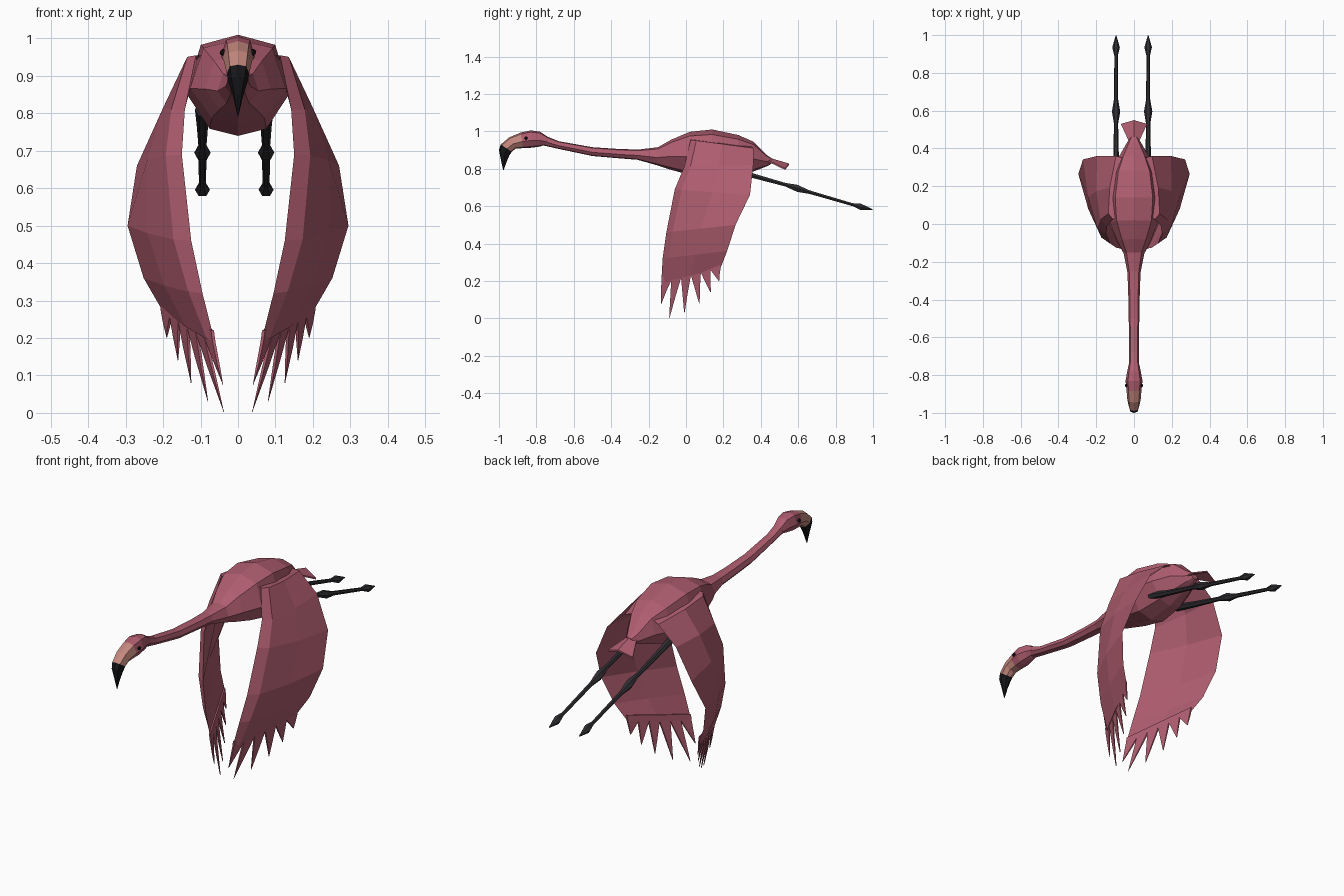
import bpy, bmesh, math
from mathutils import Vector


def material(name, rgb):
    m = bpy.data.materials.new(name)
    m.diffuse_color = (*rgb, 1)
    return m


PINK = material("feather_pink", (0.43, 0.11, 0.16))
PALE = material("beak_pale", (0.56, 0.25, 0.21))
BLACK = material("beak_black", (0.008, 0.008, 0.01))
DARK = material("leg_dark", (0.03, 0.027, 0.032))


def add_loft(bm, rings):
    """Skin a list of equal-length point rings and cap both ends."""
    vs = [[bm.verts.new(p) for p in r] for r in rings]
    n = len(vs[0])
    for a, b in zip(vs, vs[1:]):
        for i in range(n):
            j = (i + 1) % n
            bm.faces.new((a[i], a[j], b[j], b[i]))
    bm.faces.new(vs[0][::-1])
    bm.faces.new(vs[-1])


def make(name, lofts, mat, mirror=False):
    bm = bmesh.new()
    for rings in lofts:
        add_loft(bm, rings)
    bmesh.ops.recalc_face_normals(bm, faces=bm.faces)
    me = bpy.data.meshes.new(name)
    bm.to_mesh(me)
    bm.free()
    me.materials.append(mat)
    ob = bpy.data.objects.new(name, me)
    bpy.context.collection.objects.link(ob)
    if mirror:
        ob.modifiers.new("mirror", 'MIRROR').use_mirror_merge = False
    return ob


# Eight-sided cross-section between a top point and a bottom point
HALF = [(0, 1), (0.72, 0.9), (1, 0.42), (0.55, 0.07), (0, 0)]
SECTION = HALF + [(-x, t) for x, t in HALF[-2:0:-1]]


def ring(ty, tz, by, bz, hw):
    return [(x * hw, by + (ty - by) * t, bz + (tz - bz) * t) for x, t in SECTION]


# Body with neck
make("body_and_neck", [[ring(*r) for r in [
    (-0.75, 0.975, -0.765, 0.925, 0.028),
    (-0.68, 0.947, -0.69, 0.908, 0.026),
    (-0.50, 0.915, -0.50, 0.868, 0.028),
    (-0.35, 0.905, -0.35, 0.855, 0.031),
    (-0.25, 0.903, -0.26, 0.848, 0.035),
    (-0.15, 0.915, -0.16, 0.82, 0.055),
    (-0.08, 0.955, -0.10, 0.80, 0.088),
    (0.02, 0.997, 0.00, 0.772, 0.128),
    (0.14, 1.01, 0.13, 0.74, 0.138),
    (0.28, 0.98, 0.27, 0.755, 0.115),
    (0.36, 0.945, 0.36, 0.785, 0.078),
    (0.43, 0.875, 0.43, 0.812, 0.038),
    (0.46, 0.855, 0.455, 0.825, 0.02)]]], PINK)

# Head, pale bill and black bill tip
make("head", [[ring(*r) for r in [
    (-0.735, 0.968, -0.75, 0.927, 0.028),
    (-0.78, 0.998, -0.785, 0.918, 0.036),
    (-0.83, 1.005, -0.83, 0.912, 0.045),
    (-0.885, 0.993, -0.87, 0.91, 0.04)]]], PINK)
make("bill", [[ring(*r) for r in [
    (-0.885, 0.993, -0.87, 0.91, 0.04),
    (-0.945, 0.968, -0.91, 0.908, 0.036),
    (-0.99, 0.93, -0.932, 0.89, 0.03)]]], PALE)
make("bill_tip", [[ring(*r) for r in [
    (-0.99, 0.93, -0.932, 0.89, 0.03),
    (-1.0, 0.90, -0.945, 0.87, 0.025),
    (-0.99, 0.85, -0.958, 0.84, 0.013),
    (-0.978, 0.792, -0.975, 0.792, 0.001)]]], BLACK)

# Eyes
for side, x in (("left", -0.04), ("right", 0.04)):
    bpy.ops.mesh.primitive_ico_sphere_add(subdivisions=1, radius=0.01,
                                          location=(x, -0.855, 0.963))
    eye = bpy.context.object
    eye.name = side + "_eye"
    eye.data.materials.append(BLACK)


# Tail fan, arched across its width
def tail_ring(y, hw, z, drop, tip):
    top = [(-hw, y, z - drop), (0, y + tip, z), (hw, y, z - drop)]
    return top + [(x, b, c - 0.008) for x, b, c in top[::-1]]


make("tail", [[tail_ring(0.36, 0.06, 0.90, 0.03, 0),
               tail_ring(0.435, 0.026, 0.862, 0.015, 0),
               tail_ring(0.53, 0.07, 0.828, 0.026, 0.02)]], PINK)


# Wings: (leading edge, trailing edge, thickness) from root to hand
def wing_ring(le, te, t):
    le, te = Vector(le), Vector(te)
    c = te - le
    out = Vector((t, 0, 0))
    return [le, le + c * 0.09 + out * 0.9, le + c * 0.5 + out * 0.9,
            te, le + c * 0.5 + out * 0.25]


WING = [((0.04, 0.04, 0.955), (0.04, 0.345, 0.925), 0.03),
        ((0.112, 0.025, 0.955), (0.095, 0.36, 0.91), 0.028),
        ((0.142, -0.01, 0.81), (0.195, 0.36, 0.82), 0.035),
        ((0.15, -0.06, 0.69), (0.27, 0.342, 0.66), 0.036),
        ((0.125, -0.105, 0.46), (0.295, 0.265, 0.50), 0.036),
        ((0.095, -0.125, 0.32), (0.252, 0.22, 0.36), 0.026),
        ((0.062, -0.132, 0.19), (0.20, 0.185, 0.27), 0.01)]
lofts = [[wing_ring(*s) for s in WING]]

# Flight feathers: tapered slips along the hand edge
TIPS = [(0.04, -0.135, 0.075), (0.038, -0.09, 0.003), (0.08, -0.01, 0.03),
        (0.125, 0.07, 0.08), (0.16, 0.13, 0.14), (0.19, 0.175, 0.20)]
le, te = Vector(WING[-1][0]), Vector(WING[-1][1])
thick = Vector((0.006, 0, 0))
for i, tip in enumerate(TIPS):
    a, b = le.lerp(te, i / 6), le.lerp(te, (i + 1) / 6)
    tip = Vector(tip)

    def slip(p, q, k):
        return [p - thick * k * 0.3, p + thick * k, q + thick * k, q - thick * k * 0.3]

    up = Vector((0.004, 0, 0.03))
    lofts.append([slip(a + up, b + up, 1), slip(a, b, 1),
                  slip(a.lerp(tip, 0.55), b.lerp(tip, 0.45), 0.8),
                  slip(tip, tip + Vector((0, 0.003, 0.002)), 0.2)])
make("wings", lofts, PINK, mirror=True)


# Legs: (y, z, radius) along each leg, six-sided
LEG = [(0.20, 0.81, 0.02), (0.35, 0.765, 0.015), (0.53, 0.715, 0.011),
       (0.595, 0.695, 0.022), (0.66, 0.675, 0.011), (0.89, 0.608, 0.009),
       (0.935, 0.596, 0.02), (0.998, 0.582, 0.002)]
for side, x in (("left", -0.095), ("right", 0.075)):
    make(side + "_leg", [[[(x + r * math.cos(k * math.pi / 3), y,
                            z + r * math.sin(k * math.pi / 3)) for k in range(6)]
                          for y, z, r in LEG]], DARK)
